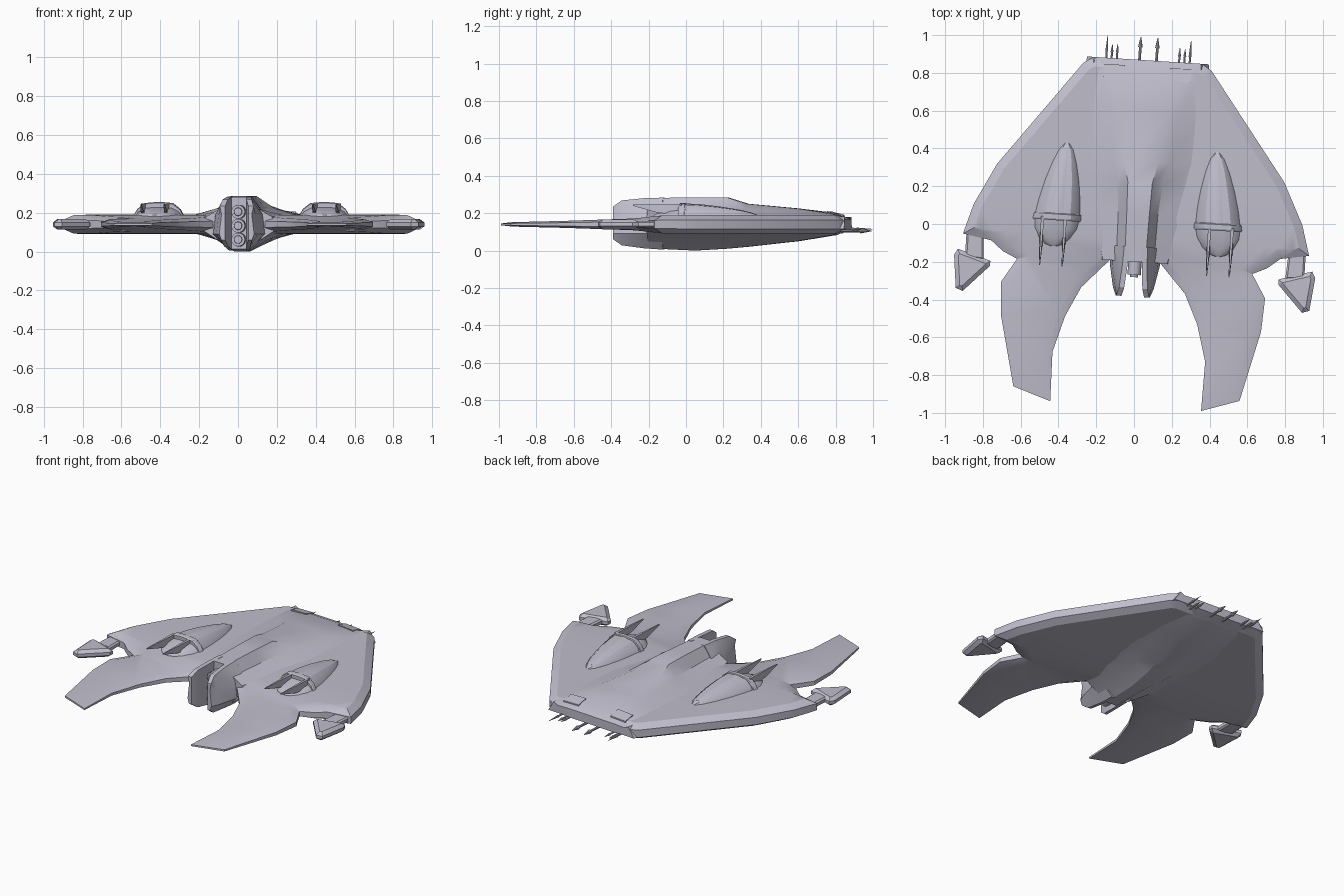
import bpy, bmesh, math
from mathutils import Matrix, Vector

cube = bpy.data.objects.get("Cube")
if cube:
    bpy.data.objects.remove(cube, do_unlink=True)

mat = bpy.data.materials.new("pale lavender grey")
mat.use_nodes = True
mat.diffuse_color = (0.52, 0.51, 0.60, 1)
mat.node_tree.nodes["Principled BSDF"].inputs["Base Color"].default_value = mat.diffuse_color

# The craft is symmetric in its own frame, which sits slightly turned
PLACE = Matrix.Translation((0.018, 0, 0)) @ Matrix.Rotation(math.radians(-3.7), 4, 'Z')
parts = []


def finish(name, bm):
    bmesh.ops.recalc_face_normals(bm, faces=bm.faces)
    bm.transform(PLACE)
    mesh = bpy.data.meshes.new(name)
    bm.to_mesh(mesh)
    bm.free()
    mesh.materials.append(mat)
    obj = bpy.data.objects.new(name, mesh)
    bpy.context.collection.objects.link(obj)
    parts.append(obj)


def loft(name, rings):
    """Skin equal-length rings of points and cap both ends."""
    bm = bmesh.new()
    loops = [[bm.verts.new(p) for p in ring] for ring in rings]
    n = len(loops[0])
    for a, b in zip(loops, loops[1:]):
        for i in range(n):
            j = (i + 1) % n
            bm.faces.new((a[i], a[j], b[j], b[i]))
    bm.faces.new(loops[0])
    bm.faces.new(loops[-1])
    bmesh.ops.remove_doubles(bm, verts=bm.verts, dist=0.0005)
    finish(name, bm)


def lerp_table(table, t):
    for (t0, v0), (t1, v1) in zip(table, table[1:]):
        if t <= t1:
            return v0 + (v1 - v0) * max(0, (t - t0) / (t1 - t0))
    return table[-1][1]


def plate(name, outline, inset, edge, half, thin=None, mid=0.14):
    """Flat plate with sloping borders; thin scales its thickness along y."""
    bm = bmesh.new()
    caps = []
    for z in (-edge, edge):
        caps.append(bm.faces.new([bm.verts.new((x, y, z)) for x, y in outline]))
    low, top = [list(f.verts) for f in caps]
    for i in range(len(low)):
        j = (i + 1) % len(low)
        bm.faces.new((low[i], low[j], top[j], top[i]))
    bmesh.ops.recalc_face_normals(bm, faces=bm.faces)
    bmesh.ops.inset_region(bm, faces=caps, thickness=inset, use_even_offset=True)
    for f in caps:
        for v in f.verts:
            v.co.z = math.copysign(half, v.co.z)
    if thin:
        bmesh.ops.triangulate(bm, faces=bm.faces)
        for y, _ in thin:
            bmesh.ops.bisect_plane(bm, geom=bm.verts[:] + bm.edges[:] + bm.faces[:],
                                   plane_co=(0, y, 0), plane_no=(0, 1, 0))
    for v in bm.verts:
        v.co.z = mid + v.co.z * (lerp_table(thin, v.co.y) if thin else 1)
    finish(name, bm)


def rod(name, x, y, z, r0, r1, length, sides=12):
    """Cone or cylinder running along +y from the given point."""
    bm = bmesh.new()
    m = Matrix.Translation((x, y + length / 2, z)) @ Matrix.Rotation(-math.pi / 2, 4, 'X')
    bmesh.ops.create_cone(bm, cap_ends=True, segments=sides, radius1=r0, radius2=r1,
                          depth=length, matrix=m)
    finish(name, bm)


# Wing with two forward blades
half = [(0.297, 0.862), (0.34, 0.834), (0.762, 0.27), (0.872, 0.05), (0.918, -0.11),
        (0.767, -0.136), (0.70, -0.19), (0.624, -0.225), (0.70, -0.35), (0.69, -0.527),
        (0.60, -0.90), (0.40, -0.966), (0.405, -0.705), (0.35, -0.51), (0.275, -0.353),
        (0.134, -0.20)]
outline = half + [(-x, y) for x, y in reversed(half)]
plate("wing", outline, 0.045, 0.024, 0.05,
      thin=[(-0.97, 0.2), (-0.6, 0.38), (-0.25, 0.62), (-0.08, 0.95), (0.1, 1)])

# Central body: y, top half width, shoulder, skirt, top z, shoulder z, keel widths, keel z
stations = [
    (-0.20, 0.055, 0.10, 0.17, 0.28, 0.22, 0.12, 0.035, 0.012),
    (0.05, 0.06, 0.105, 0.24, 0.285, 0.215, 0.13, 0.04, 0.0),
    (0.22, 0.065, 0.12, 0.28, 0.285, 0.22, 0.15, 0.05, 0.01),
    (0.33, 0.09, 0.15, 0.30, 0.25, 0.222, 0.17, 0.06, 0.02),
    (0.60, 0.12, 0.18, 0.31, 0.225, 0.212, 0.20, 0.10, 0.05),
    (0.80, 0.16, 0.24, 0.29, 0.20, 0.195, 0.24, 0.15, 0.083),
    (0.868, 0.18, 0.25, 0.28, 0.168, 0.165, 0.25, 0.17, 0.112)]
rings = []
for y, a, b, c, t, s, d, e, k in stations:
    right = [(a, t), (b, s), (c, 0.18), (c * 1.15, 0.115), (d, 0.06 + k * 0.5), (e, k)]
    rings.append([(x, y, z) for x, z in right] + [(-x, y, z) for x, z in reversed(right)])
loft("central_body", rings)

# Three stacked nozzles between the cheeks
for i, z in enumerate((0.062, 0.133, 0.205)):
    rod(f"nozzle_{i + 1}", 0, -0.27, z, 0.035, 0.037, 0.12, 20)
    rod(f"nozzle_core_{i + 1}", 0, -0.282, z, 0.02, 0.024, 0.03, 16)

for side, tag in ((1, "left"), (-1, "right")):
    # Cheek plates guarding the nozzles
    rings = []
    for y, xi, xo, zb, zt in ((-0.12, 0.035, 0.14, 0.005, 0.283), (-0.22, 0.038, 0.132, 0.012, 0.28),
                              (-0.34, 0.048, 0.108, 0.028, 0.268), (-0.385, 0.06, 0.09, 0.06, 0.235)):
        ring = [(xi, zb), (xi + 0.02, zb), (xo, 0.09), (xo - 0.012, 0.19), (xi + 0.027, zt), (xi, zt)]
        rings.append([(side * x, y, z) for x, z in ring])
    loft(f"{tag}_cheek", rings)

    # Wingtip pad and its strut
    pad = [(0.764, -0.245), (0.86, -0.215), (0.94, -0.192), (0.958, -0.225), (0.938, -0.40),
           (0.90, -0.413), (0.765, -0.272)]
    plate(f"{tag}_wingtip_pad", [(side * x, y) for x, y in pad], 0.022, 0.01, 0.027)
    strut = [(0.81, -0.08), (0.90, -0.08), (0.90, -0.24), (0.80, -0.24)]
    plate(f"{tag}_wingtip_strut", [(side * x, y) for x, y in strut], 0.01, 0.01, 0.018)

    # Cockpit pods: teardrop canopy, raised strip, front frame and rounded nose
    def pod(name, sections, wide=1, tall=1):
        arch = [(1, -0.03), (1, 0), (0.86, 0.5), (0.56, 0.94), (0.2, 1)]
        arch += [(-x, z) for x, z in reversed(arch)]
        rings = []
        for y, w, h in sections:
            cx = 0.427 - 0.07 * y
            rings.append([(side * (cx + x * w * wide), y, 0.183 + (z * h * tall if z >= 0 else z))
                          for x, z in arch])
        loft(name, rings)

    canopy = [(0.01, 0.122, 0.066), (0.10, 0.113, 0.062), (0.20, 0.094, 0.051),
              (0.30, 0.067, 0.036), (0.37, 0.04, 0.021), (0.40, 0.018, 0.011), (0.41, 0.004, 0.006)]
    pod(f"{tag}_canopy", canopy)
    pod(f"{tag}_canopy_strip", canopy[:-2], 0.45, 1.05)
    pod(f"{tag}_canopy_frame", [(-0.008, 0.127, 0.066), (0.0, 0.13, 0.071), (0.025, 0.128, 0.071),
                                (0.03, 0.124, 0.067)])
    pod(f"{tag}_pod_nose", [(0.0, 0.122, 0.045), (-0.05, 0.115, 0.037), (-0.10, 0.085, 0.024),
                            (-0.135, 0.045, 0.012), (-0.145, 0.015, 0.005)])

    # Pointed prongs reaching forward from each canopy frame
    for n, x in enumerate((0.383, 0.503)):
        rings = [[(side * (x + w * (0.3 if y < -0.2 else 1)), y, z) for y, z in
                  ((0.01, 0.248), (-0.25, 0.245), (-0.25, 0.239), (-0.13, 0.205), (0.01, 0.185))]
                 for w in (-0.009, 0.009)]
        loft(f"{tag}_prong_{n + 1}", rings)

    # Rear hatch on the sloping deck
    hatch = []
    for dz in (0.0, 0.009):
        hatch.append([(side * x, y, z + dz) for x, y, z in
                      ((0.12, 0.765, 0.202), (0.232, 0.765, 0.197),
                       (0.232, 0.835, 0.180), (0.12, 0.835, 0.184))])
    loft(f"{tag}_rear_hatch", hatch)

    # Rear spikes: clustered outer needles and one barbed inner one
    for n, (x, z, tip) in enumerate(((0.221, 0.115, 0.985), (0.193, 0.105, 0.94), (0.165, 0.11, 0.945))):
        rod(f"{tag}_needle_{n + 1}", side * x, 0.84, z, 0.006, 0.005, 0.07, 8)
        rod(f"{tag}_needle_tip_{n + 1}", side * x, 0.90, z, 0.008, 0.001, tip - 0.90, 8)
    rod(f"{tag}_spike_shaft", side * 0.045, 0.84, 0.105, 0.008, 0.007, 0.10, 10)
    rod(f"{tag}_spike_head", side * 0.045, 0.935, 0.105, 0.013, 0.002, 0.055, 10)

# Smooth shading with crisp edges
bpy.ops.object.select_all(action='DESELECT')
for obj in parts:
    obj.select_set(True)
bpy.context.view_layer.objects.active = parts[0]
bpy.ops.object.shade_smooth_by_angle(angle=math.radians(25))
